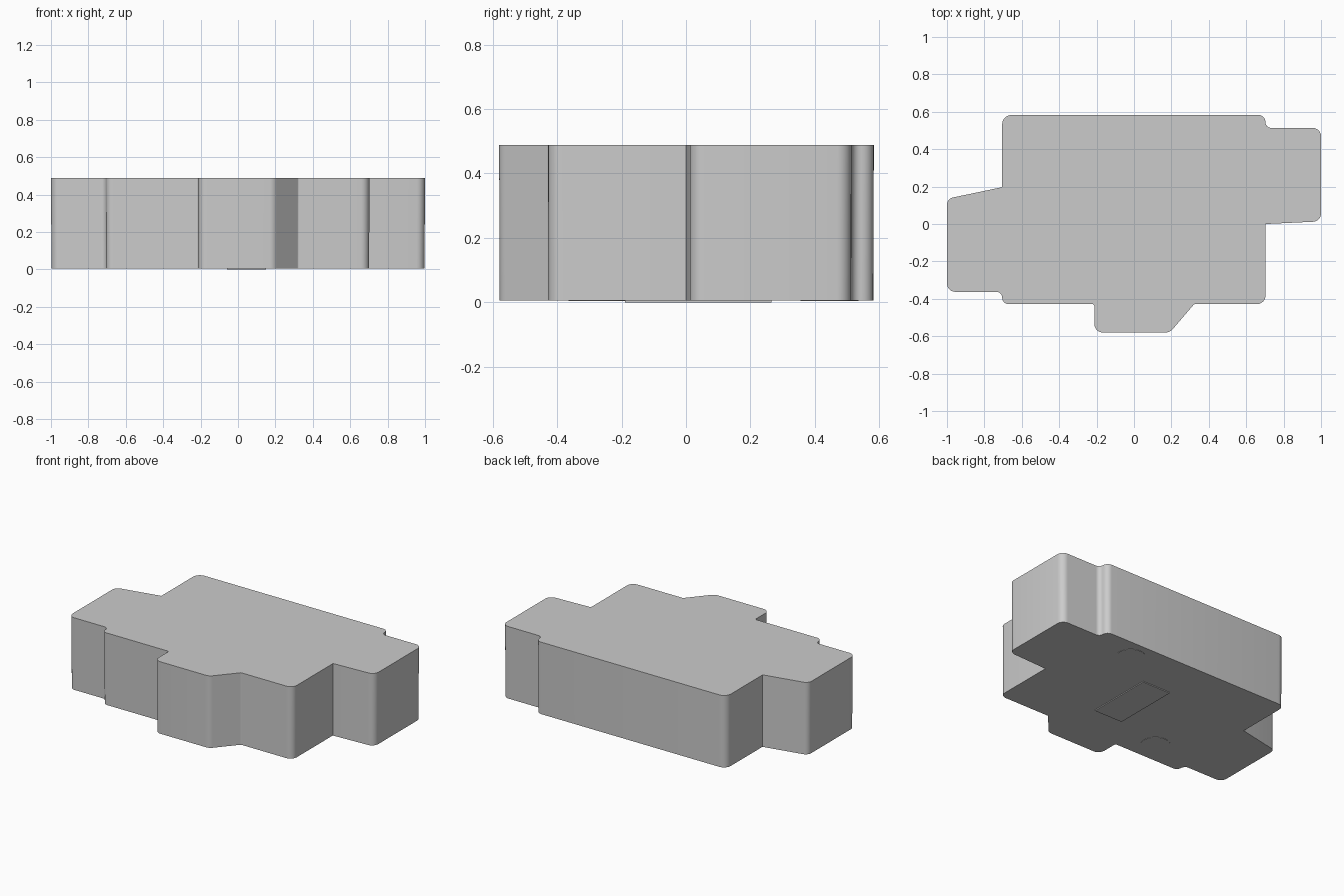
import bpy, bmesh, math
from mathutils import Vector

if "Cube" in bpy.data.objects:
    bpy.data.objects.remove(bpy.data.objects["Cube"])

BASE, TOP = 0.006, 0.488
DRAFT = 0.997  # slight taper toward the underside

# Footprint corners, counterclockwise: x, y, fillet radius
CORNERS = [
    (-0.705, 0.583, 0.05), (-0.705, 0.197, 0), (-1, 0.135, 0.04),
    (-1, -0.363, 0.045), (-0.705, -0.363, 0.03), (-0.705, -0.428, 0.034),
    (-0.212, -0.428, 0.012), (-0.212, -0.58, 0.045), (0.192, -0.58, 0.05),
    (0.322, -0.428, 0.01), (0.703, -0.428, 0.045), (0.703, 0, 0),
    (1, 0.014, 0.045), (1, 0.514, 0.045), (0.703, 0.514, 0.03),
    (0.703, 0.583, 0.038),
]


def rounded(corners, steps=6):
    """Replace each corner with a tangent arc."""
    out = []
    for i, (x, y, r) in enumerate(corners):
        p = Vector((x, y))
        if r == 0:
            out.append(p)
            continue
        a = (Vector(corners[i - 1][:2]) - p).normalized()
        b = (Vector(corners[(i + 1) % len(corners)][:2]) - p).normalized()
        half = a.angle(b) / 2
        centre = p + (a + b).normalized() * (r / math.sin(half))
        va = p + a * (r / math.tan(half)) - centre
        vb = p + b * (r / math.tan(half)) - centre
        sweep = va.angle_signed(vb)
        sweep = -sweep  # angle_signed is clockwise
        start = math.atan2(va.y, va.x)
        for k in range(steps + 1):
            t = start + sweep * k / steps
            out.append(centre + Vector((math.cos(t), math.sin(t))) * r)
    return out


def prism(name, outline, z0, z1, taper=1.0):
    """Closed extrusion of an outline between two heights."""
    bm = bmesh.new()
    low = [bm.verts.new((p.x * taper, p.y * taper, z0)) for p in outline]
    high = [bm.verts.new((p.x, p.y, z1)) for p in outline]
    bm.faces.new(low[::-1])
    bm.faces.new(high)
    n = len(outline)
    for i in range(n):
        j = (i + 1) % n
        bm.faces.new((low[i], low[j], high[j], high[i]))
    bmesh.ops.recalc_face_normals(bm, faces=bm.faces)
    mesh = bpy.data.meshes.new(name)
    bm.to_mesh(mesh)
    bm.free()
    obj = bpy.data.objects.new(name, mesh)
    bpy.context.collection.objects.link(obj)
    bpy.ops.object.select_all(action='DESELECT')
    obj.select_set(True)
    bpy.context.view_layer.objects.active = obj
    bpy.ops.object.shade_smooth_by_angle(angle=math.radians(30))
    return obj


# Main stepped block
prism("housing", rounded(CORNERS), BASE, TOP, DRAFT)

# Thin label pad on the underside
pad = [Vector(p) for p in ((-0.06, -0.19), (0.15, -0.19), (0.15, 0.265), (-0.06, 0.265))]
prism("underside_pad", pad, 0, BASE + 0.002)

# Two faint round discs on the underside
for name, cx, cy in (("round_mark_right", 0.40, 0.445), ("round_mark_left", -0.40, -0.275)):
    ring = [Vector((cx + 0.09 * math.cos(t), cy + 0.09 * math.sin(t)))
            for t in (2 * math.pi * k / 32 for k in range(32))]
    prism(name, ring, BASE - 0.002, BASE + 0.002)
